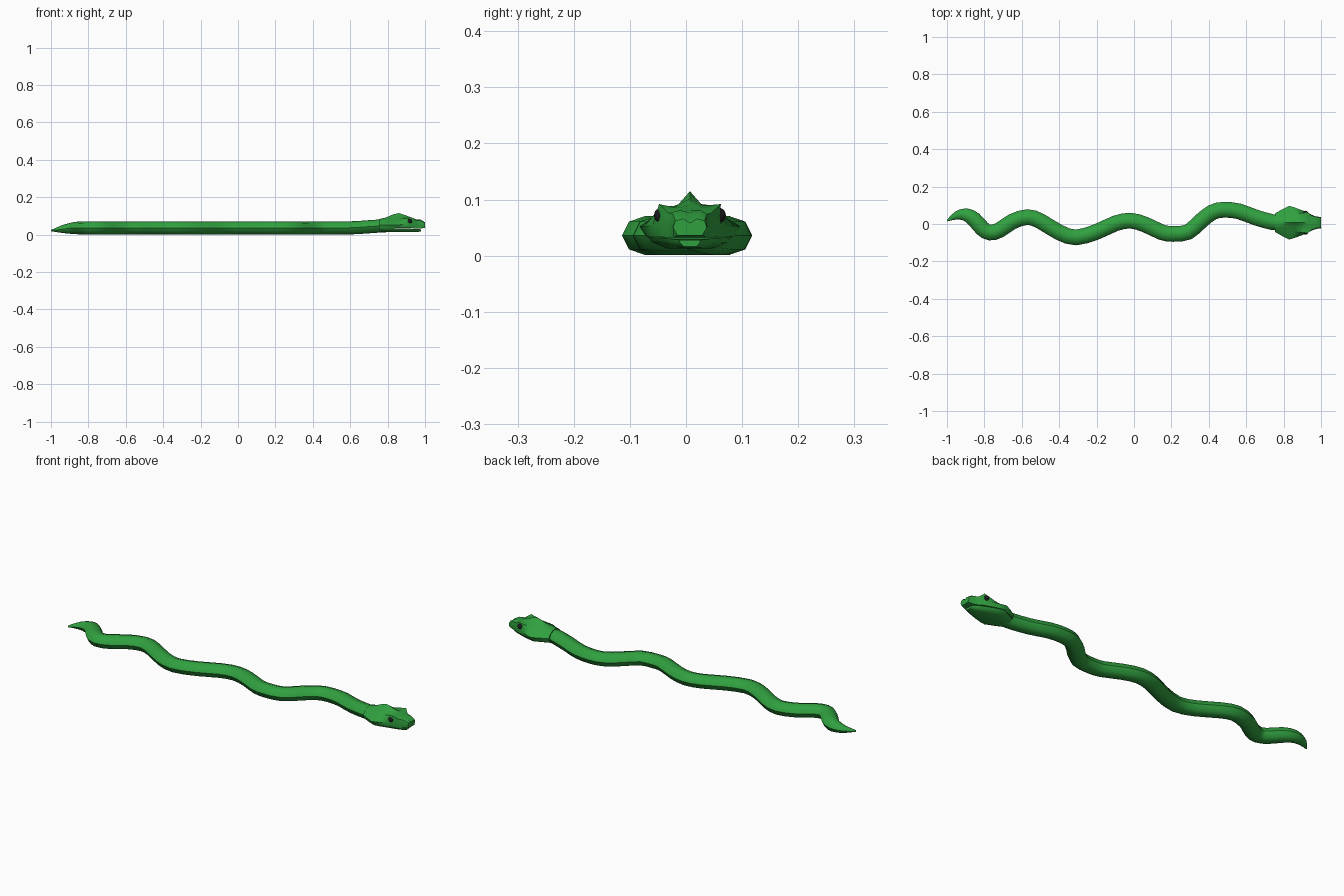
import bpy, bmesh
from math import cos, sin, tau, radians
from mathutils import Vector

def material(name, rgb):
    m = bpy.data.materials.new(name)
    m.diffuse_color = (*rgb, 1)
    return m

green = material("green", (0.03, 0.35, 0.05))
dark = material("dark", (0.012, 0.01, 0.015))

def loft(name, rings, mat, angle):
    """Skin closed rings of points and cap both ends."""
    bm = bmesh.new()
    vs = [[bm.verts.new(p) for p in r] for r in rings]
    n = len(rings[0])
    for a, b in zip(vs, vs[1:]):
        for i in range(n):
            j = (i + 1) % n
            bm.faces.new((a[i], a[j], b[j], b[i]))
    bm.faces.new(vs[0])
    bm.faces.new(vs[-1])
    bmesh.ops.recalc_face_normals(bm, faces=bm.faces[:])
    me = bpy.data.meshes.new(name)
    bm.to_mesh(me)
    bm.free()
    ob = bpy.data.objects.new(name, me)
    bpy.context.collection.objects.link(ob)
    me.materials.append(mat)
    smooth(ob, angle)
    return ob

def smooth(ob, angle):
    bpy.ops.object.select_all(action='DESELECT')
    ob.select_set(True)
    bpy.context.view_layer.objects.active = ob
    bpy.ops.object.shade_smooth_by_angle(angle=radians(angle))

def catmull(pts, steps):
    p = [Vector(q) for q in pts]
    p = [2 * p[0] - p[1]] + p + [2 * p[-1] - p[-2]]
    out = []
    for a, b, c, d in zip(p, p[1:], p[2:], p[3:]):
        for k in range(steps):
            t = k / steps
            out.append(0.5 * (2 * b + (c - a) * t + (2 * a - 5 * b + 4 * c - d) * t * t
                              + (3 * b - a - 3 * c + d) * t ** 3))
    return out + [p[-2]]

# Body: octagonal tube along a winding path (x, y, thickness)
path = catmull([(-0.998, 0.018, 0.1), (-0.95, 0.045, 0.52), (-0.9, 0.05, 0.82), (-0.855, 0.025, 0.97),
                (-0.81, -0.025, 1), (-0.77, -0.046, 1), (-0.72, -0.033, 1), (-0.65, 0.013, 1),
                (-0.57, 0.037, 1), (-0.5, 0.015, 1), (-0.4, -0.045, 1), (-0.31, -0.072, 1),
                (-0.2, -0.042, 1), (-0.1, 0.003, 1), (-0.02, 0.018, 1), (0.06, -0.003, 1),
                (0.15, -0.045, 1), (0.21, -0.053, 1), (0.29, -0.043, 1), (0.36, 0.018, 1),
                (0.42, 0.063, 1), (0.48, 0.076, 1), (0.56, 0.068, 1), (0.65, 0.035, 1),
                (0.74, 0.01, 1), (0.79, 0.007, 0.95)], 2)
rings = []
for i, p in enumerate(path):
    d = path[min(i + 1, len(path) - 1)] - path[max(i - 1, 0)]
    side = Vector((-d.y, d.x)).normalized()
    s = p.z
    z = 0.02 + 0.016 * s + 0.01 * min(1, max(0, (p.x - 0.62) / 0.14))
    ring = []
    for k in range(8):
        a = tau * k / 8
        w = 0.042 * s * cos(a)
        ring.append((p.x + side.x * w, p.y + side.y * w, z + 0.035 * s * sin(a)))
    rings.append(ring)
loft("body", rings, green, 50)

HEAD_Y = 0.007

def mirrored(x, half):
    """Half profile from top centre to bottom centre, closed by mirroring."""
    right = [(x, HEAD_Y + w, z) for w, z in half]
    left = [(x, HEAD_Y - w, z) for w, z in half[-2:0:-1]]
    return right + left

# Upper head: x, crest z, then (width, z) of crown, brow, cheek, lip
upper = [
    (0.755, 0.083, 0.020, 0.079, 0.038, 0.068, 0.050, 0.050, 0.045, 0.032),
    (0.79, 0.091, 0.020, 0.083, 0.040, 0.075, 0.070, 0.052, 0.060, 0.032),
    (0.83, 0.108, 0.020, 0.090, 0.045, 0.080, 0.090, 0.052, 0.078, 0.034),
    (0.86, 0.115, 0.020, 0.092, 0.046, 0.082, 0.081, 0.052, 0.072, 0.034),
    (0.90, 0.102, 0.022, 0.089, 0.052, 0.088, 0.066, 0.055, 0.060, 0.034),
    (0.93, 0.090, 0.022, 0.085, 0.055, 0.092, 0.054, 0.055, 0.050, 0.034),
    (0.95, 0.081, 0.022, 0.080, 0.038, 0.076, 0.042, 0.055, 0.040, 0.032),
    (0.975, 0.077, 0.018, 0.081, 0.030, 0.074, 0.033, 0.055, 0.030, 0.032),
    (1.0, 0.058, 0.012, 0.066, 0.026, 0.062, 0.030, 0.050, 0.022, 0.036)]
loft("head", [mirrored(r[0], [(0, r[1]), r[2:4], r[4:6], r[6:8], r[8:10], (0, r[9])])
              for r in upper], green, 40)

# Lower jaw: x, half width, top z, bottom z
jaw = [(0.757, 0.044, 0.034, 0.018), (0.79, 0.057, 0.033, 0.015), (0.83, 0.075, 0.034, 0.013),
       (0.86, 0.069, 0.033, 0.013), (0.90, 0.056, 0.032, 0.013), (0.93, 0.044, 0.031, 0.013),
       (0.955, 0.034, 0.030, 0.014), (0.978, 0.019, 0.028, 0.016)]
loft("lower_jaw", [mirrored(x, [(0, t), (w, t), (w * 0.9, (t + b) / 2), (w * 0.55, b), (0, b)])
                   for x, w, t, b in jaw], green, 40)

# Eyes tucked under the brows
for side, label in ((-1, "right"), (1, "left")):
    bpy.ops.mesh.primitive_uv_sphere_add(segments=16, ring_count=10, radius=0.014,
                                         location=(0.918, HEAD_Y + side * 0.05, 0.072))
    eye = bpy.context.object
    eye.name = label + "_eye"
    eye.data.materials.append(dark)
    smooth(eye, 60)
